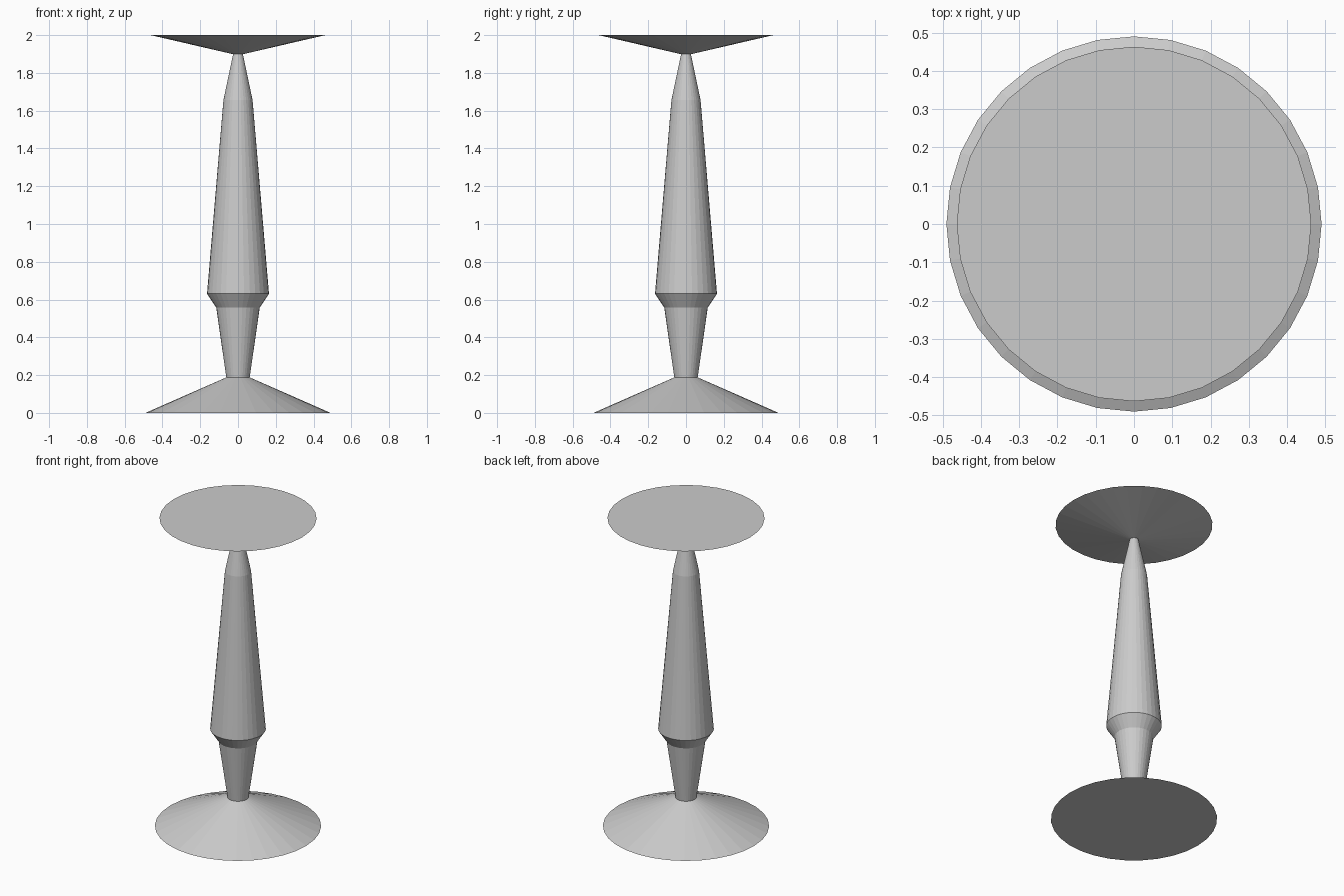
import bpy, bmesh
from math import sin, cos, tau

if "Cube" in bpy.data.objects:
    bpy.data.objects.remove(bpy.data.objects["Cube"])

SIDES = 32


def lathe(name, profile, cap_bottom=False, cap_top=False):
    """Turn a bottom-to-top (radius, z) profile around the z axis."""
    bm = bmesh.new()
    rings = [[bm.verts.new((r * cos(tau * i / SIDES), r * sin(tau * i / SIDES), z))
              for i in range(SIDES)] for r, z in profile]
    for low, high in zip(rings, rings[1:]):
        for i in range(SIDES):
            j = (i + 1) % SIDES
            bm.faces.new((low[i], low[j], high[j], high[i]))
    if cap_bottom:
        bm.faces.new(rings[0][::-1])
    if cap_top:
        bm.faces.new(rings[-1])
    mesh = bpy.data.meshes.new(name)
    bm.to_mesh(mesh)
    bm.free()
    obj = bpy.data.objects.new(name, mesh)
    bpy.context.collection.objects.link(obj)
    return obj


# Conical foot, closed underneath
lathe("base", [(0.49, 0.0), (0.062, 0.188)], cap_bottom=True)
# Flaring lower stem and its collar
lathe("lower_stem", [(0.062, 0.188), (0.115, 0.557), (0.164, 0.631)])
# Long tapering shaft with a pointed neck
lathe("shaft", [(0.164, 0.631), (0.077, 1.657), (0.026, 1.899)])
# Shallow inverted cone with a flat top
lathe("top_plate", [(0.026, 1.899), (0.463, 2.0)], cap_top=True)
